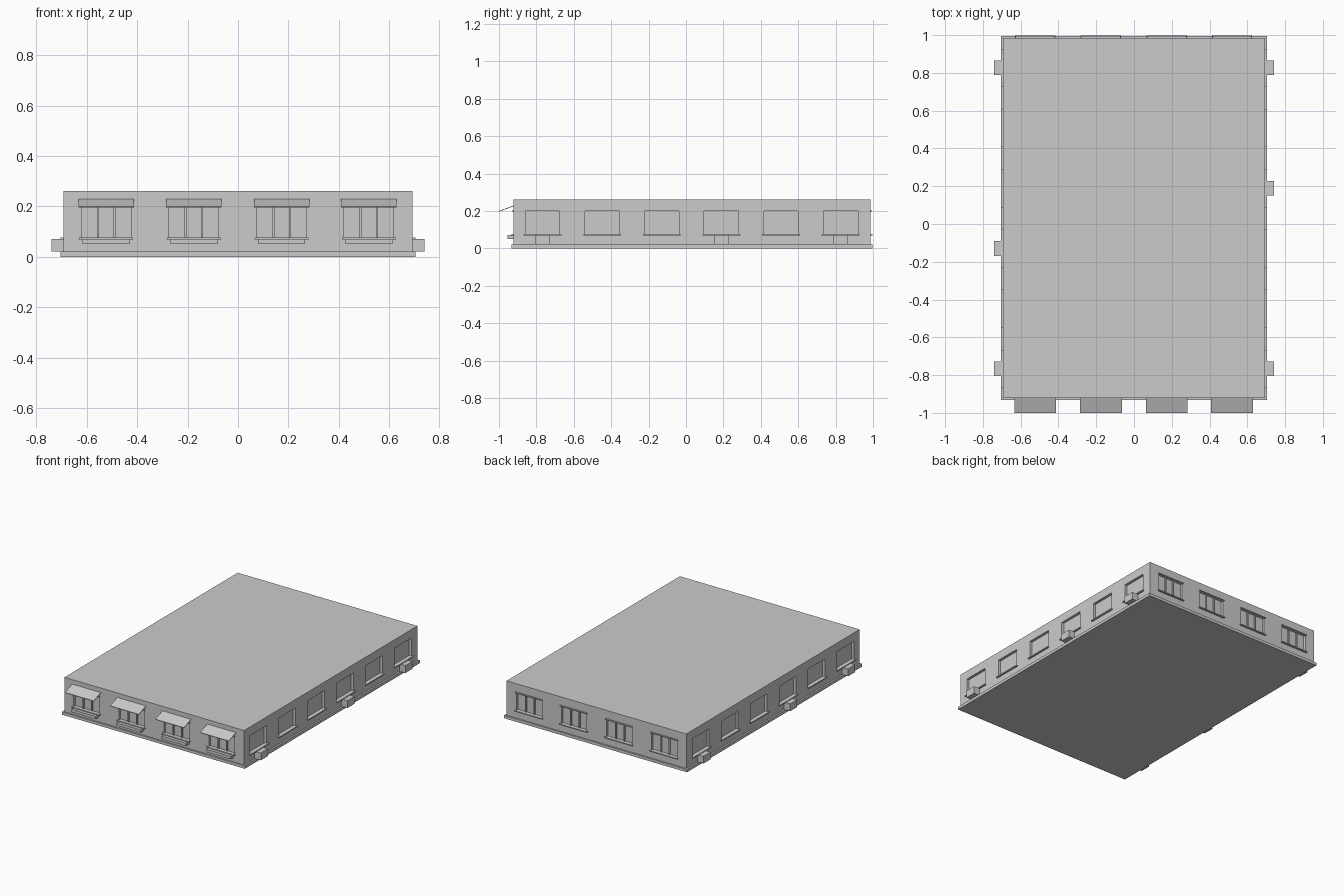
import bpy, bmesh
from mathutils import Matrix, Vector

cube = bpy.data.objects.get("Cube")
if cube:
    bpy.data.objects.remove(cube, do_unlink=True)

grey = bpy.data.materials.new("light_grey")
grey.use_nodes = True
grey.diffuse_color = (0.6, 0.6, 0.6, 1)
grey.node_tree.nodes["Principled BSDF"].inputs["Base Color"].default_value = (0.6, 0.6, 0.6, 1)

X, Y0, Y1, TOP = 0.693, -0.922, 0.986, 0.26
RECESS = 0.018
SILL, HEAD = 0.075, 0.2


def make(name, boxes):
    """One object from boxes given as (min corner, max corner)."""
    bm = bmesh.new()
    for lo, hi in boxes:
        lo, hi = Vector(lo), Vector(hi)
        size = Matrix.Diagonal((hi - lo).to_4d())
        size[3][3] = 1
        bmesh.ops.create_cube(bm, size=1, matrix=Matrix.Translation((lo + hi) / 2) @ size)
    mesh = bpy.data.meshes.new(name)
    bm.to_mesh(mesh)
    bm.free()
    mesh.materials.append(grey)
    ob = bpy.data.objects.new(name, mesh)
    bpy.context.collection.objects.link(ob)
    return ob


def on_wall(side, c, w, d0, d1, z0, z1):
    """Box on a wall: centre c along it, width w, depth d0..d1 outward."""
    a, b = c - w / 2, c + w / 2
    if side == "front":
        return (a, Y0 - d1, z0), (b, Y0 - d0, z1)
    if side == "back":
        return (a, Y1 + d0, z0), (b, Y1 + d1, z1)
    if side == "left":
        return (X + d0, a, z0), (X + d1, b, z1)
    return (-X - d1, a, z0), (-X - d0, b, z1)


ends = [-0.523, -0.175, 0.173, 0.519]
flanks = [-0.767 + 0.3187 * i for i in range(6)]
windows = [(s, c, 0.196) for s in ("front", "back") for c in ends]
windows += [(s, c, 0.184) for s in ("left", "right") for c in flanks]

# Walls with recessed window openings
make("base_slab", [((-0.705, -0.932, 0), (0.705, 0.996, 0.02))])
walls = make("walls", [((-X, Y0, 0.01), (X, Y1, TOP))])
cutter = make("window_cutter", [on_wall(s, c, w, -RECESS, 0.03, SILL, HEAD) for s, c, w in windows])
cutter.hide_render = True
cutter.hide_viewport = True
cut = walls.modifiers.new("window_openings", "BOOLEAN")
cut.operation = "DIFFERENCE"
cut.solver = "EXACT"
cut.object = cutter

# Sills everywhere, lintels and mullions on the end walls
make("window_sills", [on_wall(s, c, w + 0.018, -0.012, 0.012, 0.069, 0.076) for s, c, w in windows])
end_windows = windows[:8]
make("window_lintels", [on_wall(s, c, w + 0.012, -0.012, 0.009, 0.196, 0.203) for s, c, w in end_windows])
make("window_mullions", [on_wall(s, c + k * w / 6, 0.008, -RECESS - 0.002, -0.008, SILL, HEAD)
                         for s, c, w in end_windows for k in (-1, 1)])

# Planter boxes under the front windows
make("planter_boxes", [on_wall("front", c, 0.187, -0.005, 0.033, 0.05, 0.07) for c in ends])

# Air conditioning units below some side windows
units = [("left", flanks[i]) for i in (0, 3, 5)] + [("right", flanks[i]) for i in (0, 2, 5)]
make("air_conditioners", [on_wall(s, c, 0.077, -0.005, 0.047, 0.02, 0.071) for s, c in units])

# Sloping awnings over the front windows
awnings = make("awnings", [on_wall("front", c, 0.221, -0.004, 0.078, 0.226, 0.23) for c in ends])
for v in awnings.data.vertices:
    if v.co.y < Y0 - 0.02:
        v.co.z -= 0.03
